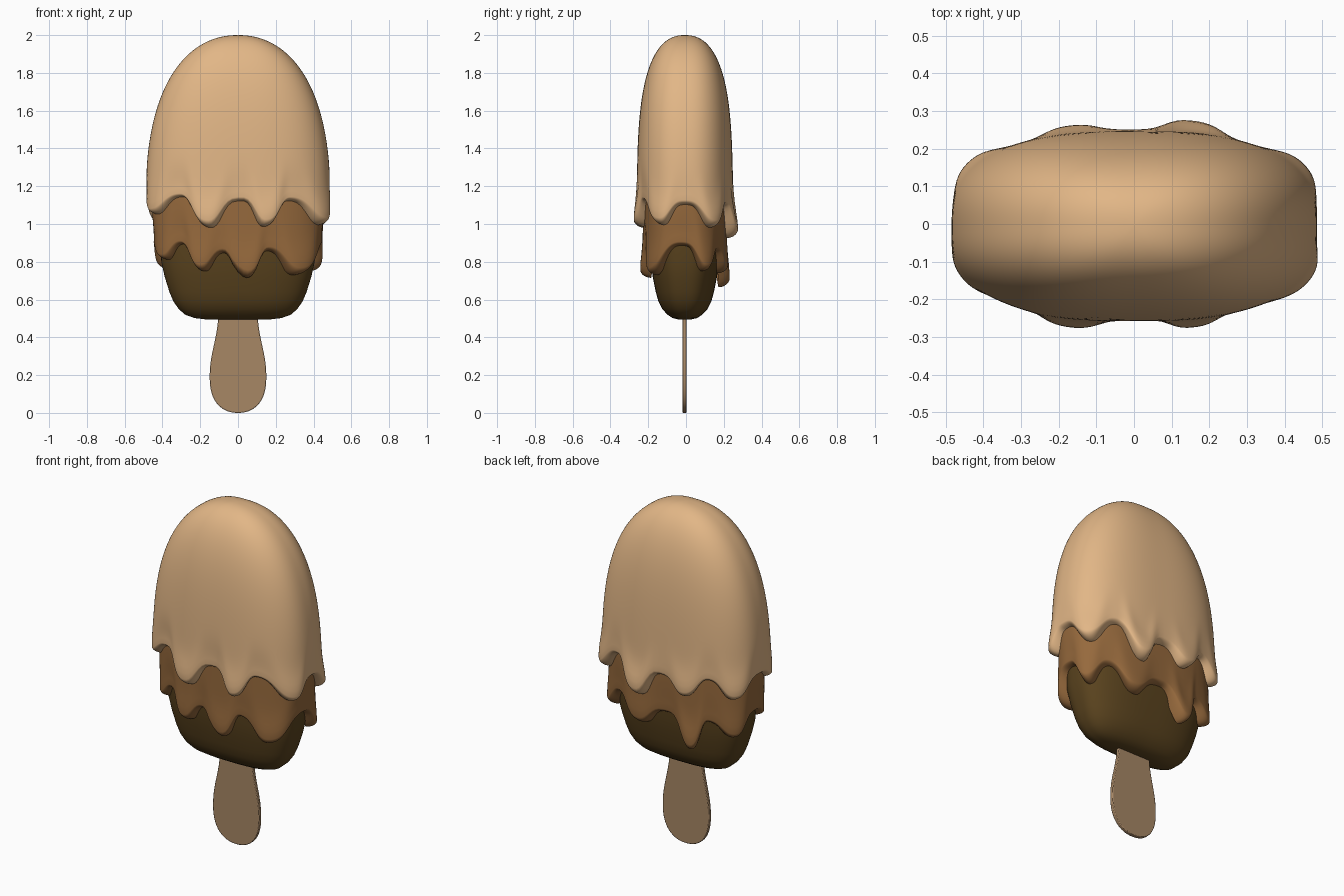
import bpy, bmesh, math

if "Cube" in bpy.data.objects:
    bpy.data.objects.remove(bpy.data.objects["Cube"])

N = 240          # points around each layer
CY = -0.006      # depth centre of the bar
SQ = 2.7         # squareness of the cross-section


def material(name, rgb):
    m = bpy.data.materials.new(name)
    m.diffuse_color = (*rgb, 1)
    m.use_nodes = True
    m.node_tree.nodes["Principled BSDF"].inputs["Base Color"].default_value = m.diffuse_color
    return m


def finish(name, bm, mat, angle):
    bmesh.ops.recalc_face_normals(bm, faces=bm.faces)
    me = bpy.data.meshes.new(name)
    bm.to_mesh(me)
    bm.free()
    me.materials.append(mat)
    ob = bpy.data.objects.new(name, me)
    bpy.context.collection.objects.link(ob)
    bpy.context.view_layer.objects.active = ob
    ob.select_set(True)
    bpy.ops.object.shade_smooth_by_angle(angle=math.radians(angle))
    ob.select_set(False)
    return ob


def oval(i, a, b):
    """Point i on a rounded-rectangle cross-section."""
    t = 2 * math.pi * i / N
    c, s = math.cos(t), math.sin(t)
    return (a * math.copysign(abs(c) ** (2 / SQ), c),
            CY + b * math.copysign(abs(s) ** (2 / SQ), s))


def loft(rings, cap_first=False):
    """Skin a list of rings of coordinates; close the last one."""
    bm = bmesh.new()
    vs = [[bm.verts.new(p) for p in r] for r in rings]
    for r0, r1 in zip(vs, vs[1:]):
        for i in range(N):
            j = (i + 1) % N
            bm.faces.new((r0[i], r0[j], r1[j], r1[i]))
    bm.faces.new(vs[-1])
    if cap_first:
        bm.faces.new(vs[0])
    return bm


def edge_heights(keys, a, b):
    """Smooth wavy hem through (x, y, z) crests and drips, by angle."""
    pts = []
    for x, y, z in keys:
        s = math.copysign(abs(y / b) ** (SQ / 2), y)
        c = math.copysign(abs(x / a) ** (SQ / 2), x)
        pts.append((math.atan2(s, c) % (2 * math.pi), z))
    pts.sort()
    pts.append((pts[0][0] + 2 * math.pi, pts[0][1]))
    out = []
    for i in range(N):
        t = 2 * math.pi * i / N
        if t < pts[0][0]:
            t += 2 * math.pi
        for (t0, z0), (t1, z1) in zip(pts, pts[1:]):
            if t0 <= t <= t1:
                g = 0.5 - 0.5 * math.cos(math.pi * (t - t0) / (t1 - t0))
                g = 0.6 * g + 0.4 * g * g * (3 - 2 * g)
                out.append(z0 + (z1 - z0) * g)
                break
    return out


def coating(name, mat, keys, a, b, top, bulge):
    """Domed layer with a rounded, dripping hem."""
    hem = edge_heights(keys, a, b)
    lo, hi = min(hem), max(hem)
    lip = 0.055
    steps = 44
    rings = []
    for k in range(9 + steps):
        ring = []
        for i in range(N):
            e = hem[i]
            low = (hi - e) / (hi - lo)
            r = 0.022 + 0.025 * low
            if k < 9:
                z = e + r * (1 - math.cos(k * math.pi / 16))
                off = -lip * (1 - math.sin(k * math.pi / 16))
            else:
                f = (k - 8) / steps
                z = e + r + (top - e - r) * math.sin(f * math.pi / 2 * 0.995)
                off = 0
            swell = bulge * low - 0.012 * (1 - low)
            off += swell * math.exp(-((z - e - 0.05) / 0.1) ** 2)
            u = min(max((z - 1) / (top - 1), 0), 1)
            w = a * (1 - u ** 2.8) ** (1 / 2.15)
            d = b * (1 - u ** 4) ** (1 / 2.35) * (1 - 0.04 * u)
            # sides swell outward at the middle of the narrow ends
            x, y = oval(i, w + off, d + off)
            x *= 1 + 0.018 * math.cos(2 * math.pi * i / N) ** 8
            ring.append((x, y, z))
        rings.append(ring)
    return finish(name, loft(rings), mat, 60)


cream = material("light caramel", (0.76, 0.47, 0.24))
toffee = material("milk chocolate", (0.305, 0.142, 0.046))
cocoa = material("dark chocolate", (0.102, 0.056, 0.013))
wood = material("wood", (0.385, 0.242, 0.131))

# Dark core with a rounded bottom
profile = [(0.495, 0.17, 0.035), (0.502, 0.23, 0.065), (0.52, 0.28, 0.092),
           (0.55, 0.314, 0.12), (0.59, 0.342, 0.14), (0.64, 0.363, 0.154),
           (0.72, 0.388, 0.17), (0.8, 0.406, 0.182), (1.0, 0.415, 0.19),
           (1.4, 0.40, 0.18)]
finish("core", loft([[(*oval(i, a, b), z) for i in range(N)]
                     for z, a, b in profile], True), cocoa, 60)

# Middle coating: drips and crests, going round from the front left
coating("middle_coating", toffee, [
    (-0.42, -0.14, 0.81), (-0.32, -0.19, 0.89), (-0.19, -0.21, 0.75),
    (-0.08, -0.22, 0.845), (0.05, -0.22, 0.715), (0.16, -0.21, 0.855),
    (0.33, -0.19, 0.73), (0.45, -0.02, 0.885), (0.43, 0.12, 0.75),
    (0.33, 0.19, 0.86), (0.15, 0.21, 0.74), (-0.03, 0.22, 0.84),
    (-0.17, 0.21, 0.665), (-0.28, 0.20, 0.84), (-0.42, 0.14, 0.76),
    (-0.45, 0.0, 0.88)], 0.448, 0.222, 1.94, 0.022)

# Outer coating
coating("outer_coating", cream, [
    (-0.46, -0.13, 1.05), (-0.31, -0.22, 1.14), (-0.15, -0.25, 0.98),
    (0.02, -0.25, 1.12), (0.14, -0.25, 0.985), (0.28, -0.23, 1.12),
    (0.46, -0.13, 0.995), (0.48, 0.0, 1.10), (0.45, 0.16, 0.98),
    (0.29, 0.22, 1.10), (0.13, 0.25, 0.925), (-0.01, 0.25, 1.07),
    (-0.15, 0.25, 0.985), (-0.29, 0.22, 1.10), (-0.43, 0.17, 1.0),
    (-0.48, 0.02, 1.11)], 0.483, 0.257, 2.0, 0.028)


# Flat wooden stick, widest near the rounded bottom
def half_width(z):
    if z < 0.2:
        return 0.15 * max(0, 1 - ((0.2 - z) / 0.2) ** 2.6) ** (1 / 2.2)
    return 0.1275 + 0.0225 * math.cos(math.pi * min(1, (z - 0.2) / 0.32))


heights = [0.2 * (1 - math.cos(k * math.pi / 32)) for k in range(17)]
heights += [0.2 + 0.04 * k for k in range(1, 11)]
outline = [(half_width(z), z) for z in heights]
outline = outline + [(-x, z) for x, z in reversed(outline[1:])]
bm = bmesh.new()
face = bm.faces.new([bm.verts.new((x, -0.019, z)) for x, z in outline])
ext = bmesh.ops.extrude_face_region(bm, geom=[face])
bmesh.ops.translate(bm, vec=(0, 0.022, 0),
                    verts=[g for g in ext["geom"] if isinstance(g, bmesh.types.BMVert)])
stick = finish("stick", bm, wood, 40)
bev = stick.modifiers.new("soft edge", "BEVEL")
bev.width = 0.004
bev.segments = 2
bev.limit_method = "ANGLE"
bev.angle_limit = math.radians(60)
